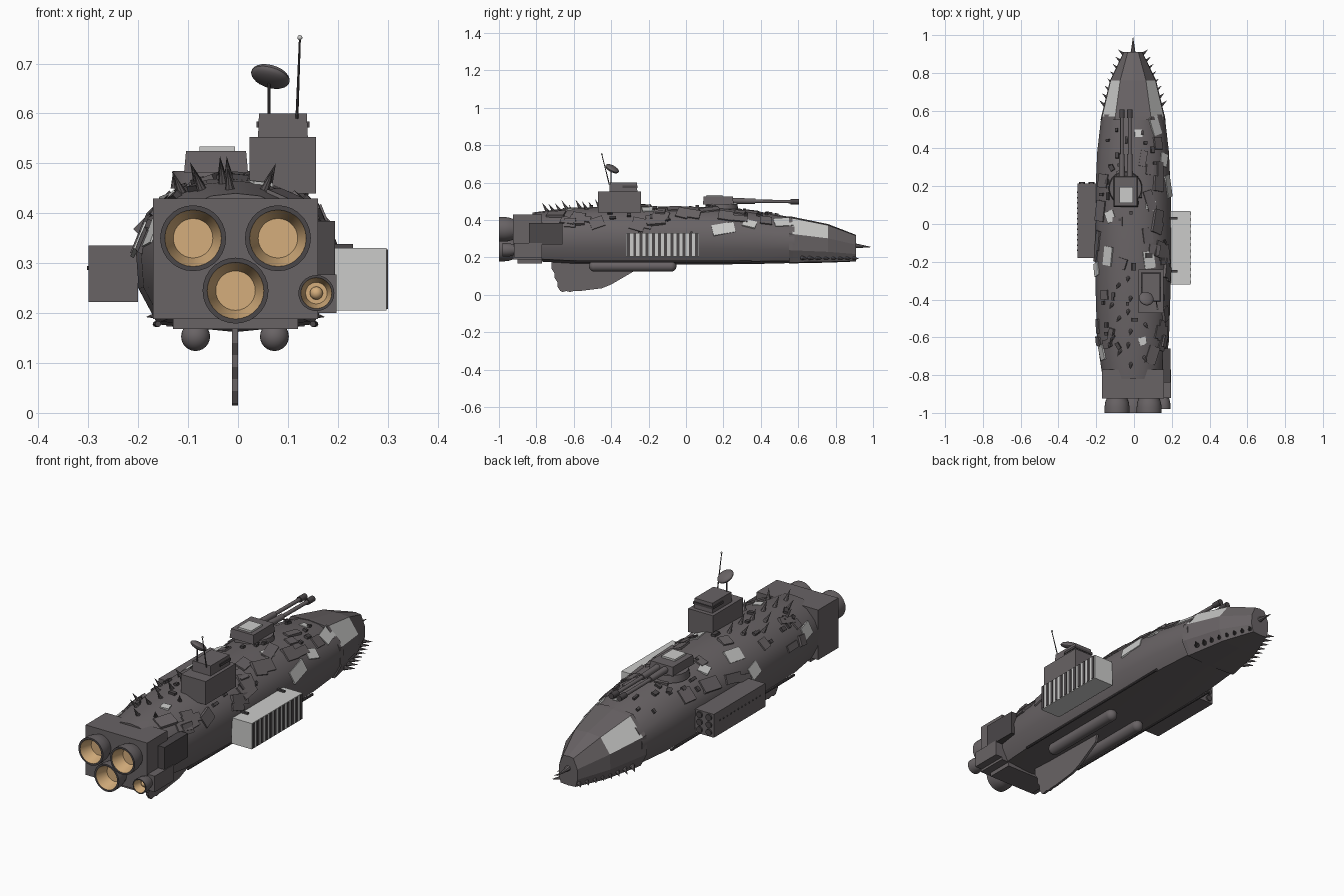
import bpy, bmesh, math, random
from math import sin, cos, pi, radians
from mathutils import Vector, Matrix
from mathutils.bvhtree import BVHTree

random.seed(7)
old = bpy.data.objects.get("Cube")
if old:
    bpy.data.objects.remove(old, do_unlink=True)


def material(name, rgb):
    m = bpy.data.materials.new(name)
    m.use_nodes = True
    m.diffuse_color = (*rgb, 1)
    m.node_tree.nodes["Principled BSDF"].inputs["Base Color"].default_value = (*rgb, 1)
    return m


GREY = material("warm grey", (0.14, 0.125, 0.13))
DARK = material("dark grey", (0.07, 0.063, 0.066))
PALE = material("pale grey", (0.6, 0.6, 0.59))
TAN = material("engine tan", (0.66, 0.42, 0.2))


def finish(name, bm, mats, smooth=False):
    bmesh.ops.recalc_face_normals(bm, faces=bm.faces)
    me = bpy.data.meshes.new(name)
    bm.to_mesh(me)
    bm.free()
    for m in mats:
        me.materials.append(m)
    ob = bpy.data.objects.new(name, me)
    bpy.context.collection.objects.link(ob)
    if smooth:
        bpy.ops.object.select_all(action='DESELECT')
        ob.select_set(True)
        bpy.context.view_layer.objects.active = ob
        bpy.ops.object.shade_smooth_by_angle(angle=radians(35))
    return ob


def box(name, x, y, z, mat, taper=1.0):
    """Box from three (min, max) pairs; taper shrinks the top."""
    bm = bmesh.new()
    bmesh.ops.create_cube(bm, size=1)
    for v in bm.verts:
        k = taper if v.co.z > 0 else 1
        v.co = [(a + b) / 2 + c * (b - a) * s
                for (a, b), c, s in zip((x, y, z), v.co, (k, k, 1))]
    return finish(name, bm, [mat])


def rod(name, a, b, r1, r2, mat, sides=16, smooth=True):
    """Cylinder or cone between two points."""
    a, b = Vector(a), Vector(b)
    d = b - a
    bm = bmesh.new()
    bmesh.ops.create_cone(bm, cap_ends=True, segments=sides, radius1=r1, radius2=r2,
                          depth=d.length,
                          matrix=Matrix.Translation((a + b) / 2) @ d.to_track_quat('Z', 'Y').to_matrix().to_4x4())
    return finish(name, bm, [mat], smooth)


def ball(name, centre, r, mat, scale=(1, 1, 1), tilt=(0, 0)):
    m = (Matrix.Translation(centre) @ Matrix.Rotation(tilt[0], 4, 'X')
         @ Matrix.Rotation(tilt[1], 4, 'Y') @ Matrix.Diagonal((*scale, 1)))
    bm = bmesh.new()
    bmesh.ops.create_uvsphere(bm, u_segments=20, v_segments=12, radius=r, matrix=m)
    return finish(name, bm, [mat], True)


def loft(name, section, stations, mats, pale=None, smooth=False):
    """Skin mirrored half sections (x share, height share) along y."""
    full = section + [(-x, z) for x, z in reversed(section) if x > 0]
    bm = bmesh.new()
    rings = [[bm.verts.new((CX + w * x, y, lo + (hi - lo) * z)) for x, z in full]
             for y, w, lo, hi in stations]
    n = len(full)
    for i, (r, s) in enumerate(zip(rings, rings[1:])):
        for j in range(n):
            f = bm.faces.new((r[j], r[(j + 1) % n], s[(j + 1) % n], s[j]))
            if pale and pale(i, j):
                f.material_index = 1
    bm.faces.new(rings[0])
    bm.faces.new(rings[-1])
    return finish(name, bm, mats, smooth)


# Hull and nose
CX = -0.005
hull = loft("hull", [(0, 0), (.78, .05), (.97, .28), (1, .54), (.88, .73), (.62, .9), (.3, .98), (0, 1)],
            [(-.82, .16, .18, .44), (-.62, .19, .168, .465), (-.3, .2, .162, .473), (.15, .2, .162, .47),
             (.38, .19, .165, .447), (.58, .167, .17, .412)], [GREY], smooth=True)
nose = loft("nose", [(0, 0), (.8, .02), (1, .28), (.97, .63), (.56, .97), (0, 1)],
            [(.55, .172, .168, .42), (.57, .168, .168, .417), (.76, .122, .172, .378), (.91, .05, .178, .32)],
            [GREY, PALE], pale=lambda i, j: i == 1 and j in (3, 6))

# Engine block, side engine housing and keel strip
box("engine_block", (-.17, .16), (-.925, -.77), (.188, .43), GREY)
box("engine_block_sill", (-.13, .12), (-.9, -.77), (.168, .2), GREY)
box("side_engine_housing", (.11, .197), (-.92, -.77), (.2, .277), GREY)
box("side_engine_mount", (.15, .194), (-.84, -.66), (.27, .385), DARK)


def nozzle(name, x, z, r, y0, y1):
    """Lathed bell with tan inner wall."""
    length = y1 - y0
    prof = [(.72, 0), (.95, .45), (1, .7), (1, 1), (.86, 1), (.8, .85), (.62, .45), (.6, .4), (0, .4)]
    bm = bmesh.new()
    n = 28
    rings = [[bm.verts.new((x + r * p * cos(2 * pi * k / n), y0 + t * length, z + r * p * sin(2 * pi * k / n)))
              for k in range(n)] for p, t in prof]
    for i, (a, b) in enumerate(zip(rings, rings[1:])):
        for k in range(n):
            f = bm.faces.new((a[k], a[(k + 1) % n], b[(k + 1) % n], b[k]))
            f.material_index = 2 if i > 3 else (1 if i == 3 else 0)
    bmesh.ops.remove_doubles(bm, verts=bm.verts, dist=1e-5)
    finish(name, bm, [GREY, DARK, TAN], True)


for label, x, z in (("right", -.09, .35), ("left", .08, .35), ("lower", -.005, .245)):
    nozzle(label + "_engine", x, z, .066, -.9, -1)
nozzle("side_engine", .157, .24, .036, -.91, -.98)
ball("side_engine_core", (.157, -.945, .24), .013, TAN)

# Radiator with dark slots on its outer face
box("radiator", (.19, .298), (-.32, .07), (.205, .33), PALE)
for k in range(12):
    y = -.315 + k * .033
    box("radiator_slot", (.29, .301), (y, y + .016), (.208, .327), DARK)
for y in (-.25, .03):
    box("radiator_bracket", (.17, .23), (y - .006, y + .006), (.325, .338), DARK)

# Launcher pod with tubes
box("launcher_pod", (-.3, -.2), (-.18, .215), (.222, .335), GREY)
box("pod_mount", (-.21, -.17), (-.1, .15), (.25, .31), DARK)
for i in range(2):
    for k in range(3):
        x, z = -.275 + i * .05, .243 + k * .036
        rod("launch_tube", (x, .19, z), (x, .222, z), .015, .015, DARK)
for k in range(12):
    y = -.14 + k * .028
    rod("pod_rivet", (-.298, y, .29), (-.303, y, .29), .004, .004, DARK, 8)

# Gun turret
rod("turret_ring", (-.045, .19, .45), (-.045, .19, .485), .09, .085, GREY, 28)
box("turret", (-.108, .02), (.09, .255), (.482, .525), GREY, .94)
box("turret_hatch", (-.077, -.006), (.11, .195), (.522, .534), PALE)
for x in (-.064, -.022):
    rod("gun_sleeve", (x, .24, .503), (x, .37, .5), .016, .014, GREY)
    rod("gun_barrel", (x, .36, .5), (x, .6, .498), .009, .009, GREY)
    rod("gun_muzzle", (x, .56, .498), (x, .605, .498), .014, .014, DARK)

# Command tower, dish and mast
box("tower_base", (.023, .156), (-.47, -.24), (.44, .553), GREY)
box("tower_top", (.04, .14), (-.41, -.26), (.55, .6), GREY, .96)
box("tower_visor", (.037, .143), (-.34, -.258), (.572, .584), DARK)
rod("dish_mast", (.062, -.4, .59), (.062, -.4, .665), .003, .003, DARK, 8)
ball("dish", (.065, -.395, .674), .04, GREY, (1, 1, .4), (radians(-28), radians(15)))
rod("antenna", (.118, -.41, .59), (.124, -.45, .75), .003, .002, DARK, 8)
ball("antenna_tip", (.124, -.45, .752), .005, PALE)

# Belly tanks and keel fin
for x in (-.085, .073):
    rod("belly_tank", (x, -.49, .153), (x, -.08, .153), .029, .029, GREY, 20)
    for y in (-.49, -.08):
        ball("tank_cap", (x, y, .153), .029, GREY)
bm = bmesh.new()
outline = [(-.27, .17), (-.28, .125), (-.4, .055), (-.45, .035), (-.57, .02)]
outline += [(-.6 - .02 * k, .02 - .005 * (k % 2)) for k in range(4)]
outline += [(-.672 - .008 * k - .008 * (k % 2), .02 + .024 * k) for k in range(6)] + [(-.72, .18)]
face = bm.faces.new([bm.verts.new((-.012, y, z)) for y, z in outline])
ext = bmesh.ops.extrude_face_region(bm, geom=[face])
bmesh.ops.translate(bm, vec=(.012, 0, 0), verts=[v for v in ext["geom"] if isinstance(v, bmesh.types.BMVert)])
finish("keel_fin", bm, [GREY])

# Ram spikes around the nose
rod("nose_spike", (CX, .9, .262), (CX, .995, .255), .014, 0, GREY, 8, False)
for s in (-1, 1):
    for k in range(8):
        t = k / 7
        y, w = .62 + .27 * t, .152 - .1 * t
        rod("ram_spike", (CX + s * (w - .012), y, .198), (CX + s * (w + .028), y + .035, .192),
            .012, 0, GREY, 8, False)

# Surface placement on the hull
trees = []
for ob in (hull, nose):
    trees.append(BVHTree.FromPolygons([v.co for v in ob.data.vertices], [p.vertices for p in ob.data.polygons]))


def surface(y, deg):
    d = Vector((cos(radians(deg)), 0, sin(radians(deg))))
    loc, nor, _, _ = trees[y > .57].ray_cast(Vector((CX, y, .32)) + d, -d)
    return loc, nor


def plate(name, y, deg, length, width, mat, spin=0, thick=.008):
    loc, nor = surface(y, deg)
    along = (Vector((0, 1, 0)) - nor * nor.y).normalized()
    rot = Matrix((nor.cross(along) * -1, along, nor)).transposed().to_4x4()
    m = (Matrix.Translation(loc) @ rot @ Matrix.Rotation(radians(spin), 4, 'Z')
         @ Matrix.Diagonal((width, length, thick, 1)))
    bm = bmesh.new()
    bmesh.ops.create_cube(bm, size=1, matrix=m)
    finish(name, bm, [mat])


# Pale repair patches
for y, deg, length, width, spin in ((.2, 10, .12, .06, 12), (.34, 20, .07, .05, -15), (-.19, 58, .09, .06, 8),
                                    (.52, 30, .1, .06, 14), (-.17, 140, .1, .06, -8), (-.24, 172, .07, .06, 15),
                                    (.04, 135, .06, .05, 20), (.48, 75, .04, .04, 0), (-.68, 165, .08, .06, 10),
                                    (-.62, 70, .04, .04, 15), (.1, 55, .05, .05, -10)):
    plate("pale_patch", y, deg, length, width, PALE, spin)

# Grey armour plates and small fittings
for k in range(34):
    deg = random.choice((random.uniform(5, 70), random.uniform(110, 175)))
    plate("armour_plate", random.uniform(-.72, .5), deg, random.uniform(.04, .11), random.uniform(.03, .07),
          GREY, random.uniform(-20, 20), .014)
for k in range(40):
    plate("fitting", random.uniform(-.72, .52), random.uniform(25, 155), random.uniform(.012, .04),
          random.uniform(.01, .025), DARK, random.choice((0, 0, 90, 30)), .022)
for s in (-1, 1):
    rod("side_pipe", (CX + s * .155, -.6, .178), (CX + s * .16, .35, .178), .006, .006, DARK, 8)

# Raked spikes on the rear deck
for k in range(14):
    y = -.74 + .035 * k
    deg = (95, 65, 118, 100, 132)[k % 5]
    loc, nor = surface(y, deg)
    rod("deck_spike", loc - nor * .005, loc + nor * .045 + Vector((0, -.025, 0)), .011, 0, GREY, 8, False)
